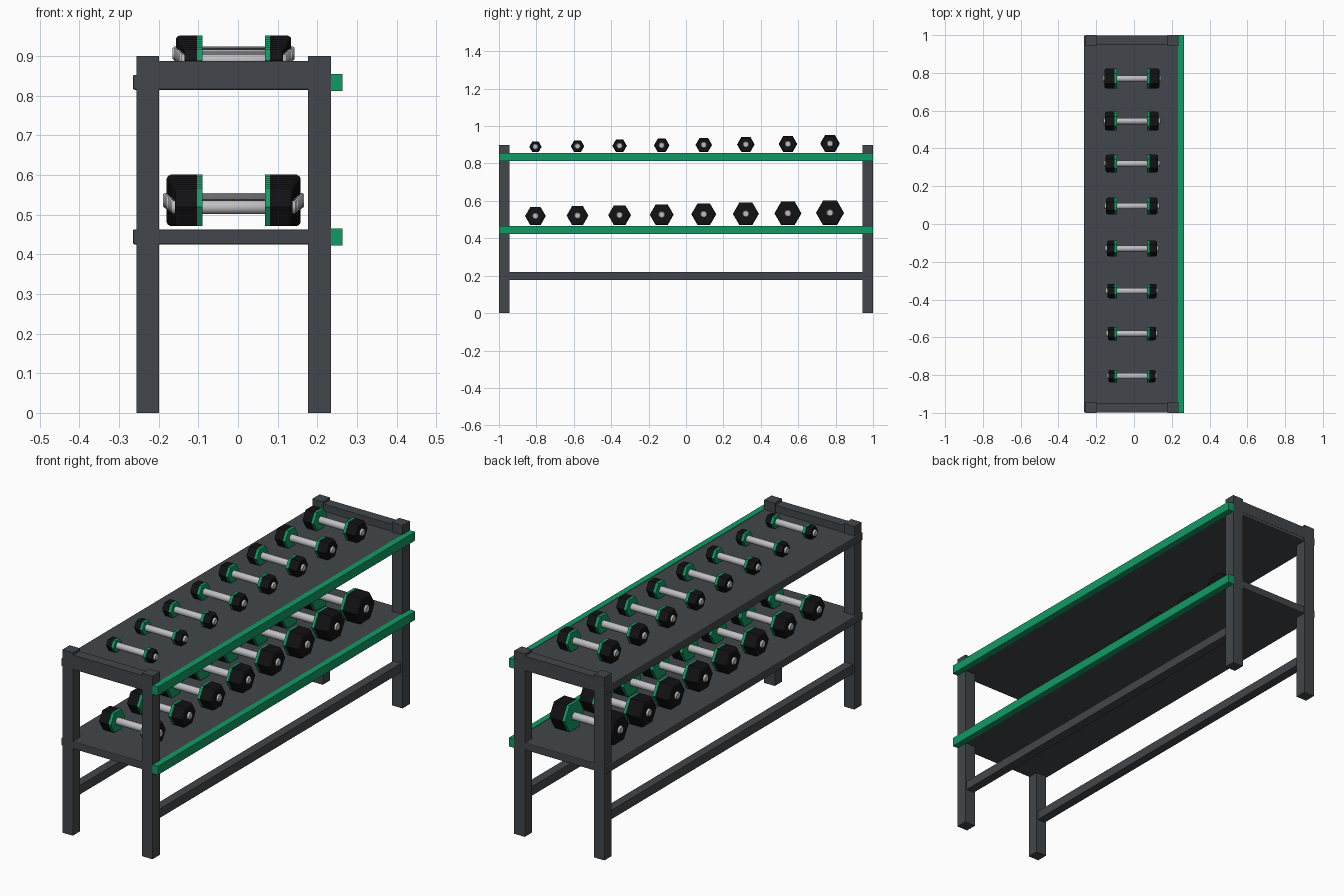
import bpy
import bmesh
from math import cos, sin, pi

old = bpy.data.objects.get("Cube")
if old:
    bpy.data.objects.remove(old, do_unlink=True)


def material(name, color, roughness=0.5):
    m = bpy.data.materials.new(name)
    m.use_nodes = True
    m.diffuse_color = (*color, 1)
    bsdf = m.node_tree.nodes["Principled BSDF"]
    bsdf.inputs["Base Color"].default_value = (*color, 1)
    bsdf.inputs["Roughness"].default_value = roughness
    return m


STEEL = material("dark grey steel", (0.055, 0.062, 0.07))
GREEN = material("green", (0.005, 0.33, 0.13))
RUBBER = material("black rubber", (0.006, 0.006, 0.007))
CHROME = material("silver metal", (0.52, 0.52, 0.55))

CX = -0.011  # centre line of the frame and weights


def link(name, bm, mats):
    bmesh.ops.recalc_face_normals(bm, faces=bm.faces)
    mesh = bpy.data.meshes.new(name)
    bm.to_mesh(mesh)
    bm.free()
    for m in mats:
        mesh.materials.append(m)
    obj = bpy.data.objects.new(name, mesh)
    bpy.context.collection.objects.link(obj)
    return obj


def box(name, x, y, z, mat, bevel=0.0):
    """Box from (min, max) pairs along each axis."""
    bm = bmesh.new()
    bmesh.ops.create_cube(bm, size=1)
    for v in bm.verts:
        v.co = [r[0] if c < 0 else r[1] for c, r in zip(v.co, (x, y, z))]
    obj = link(name, bm, [mat])
    if bevel:
        mod = obj.modifiers.new("soft edges", 'BEVEL')
        mod.width = bevel
        mod.segments = 2
    return obj


def lathe_x(bm, profile, sides, y, z, mat_index=0, smooth=False):
    """Skin rings of (x, radius) along the x axis and cap both ends."""
    rings = []
    for x, r in profile:
        rings.append([bm.verts.new((CX + x, y + r * cos(2 * pi * k / sides),
                                    z + r * sin(2 * pi * k / sides)))
                      for k in range(sides)])
    faces = [bm.faces.new(rings[0]), bm.faces.new(rings[-1])]
    for a, b in zip(rings, rings[1:]):
        for k in range(sides):
            n = (k + 1) % sides
            f = bm.faces.new((a[k], a[n], b[n], b[k]))
            f.smooth = smooth
            faces.append(f)
    for f in faces:
        f.material_index = mat_index


def dumbbell(name, y, floor, size):
    """Hexagonal dumbbell lying along x; size counts up from the lightest."""
    radius = 0.033 + 0.0028 * size
    pin = 0.133 + 0.003 * size
    z = floor + radius * cos(pi / 6)
    head, inner = pin - 0.009, 0.079
    bm = bmesh.new()
    # handle passing through both heads, with chamfered ends
    grip = 0.016 + 0.0002 * size
    lathe_x(bm, [(-pin, grip * 0.8), (-pin + 0.004, grip),
                 (pin - 0.004, grip), (pin, grip * 0.8)], 16, y, z, 0, True)
    for s in (-1, 1):
        # rubber head with chamfered outer rim
        lathe_x(bm, [(s * (inner + 0.013), radius), (s * (head - 0.01), radius),
                     (s * (head - 0.003), radius * 0.94),
                     (s * head, radius * 0.85)], 6, y, z, 1)
        # coloured inner collar
        lathe_x(bm, [(s * inner, radius), (s * (inner + 0.013), radius)],
                6, y, z, 2)
    link(name, bm, [CHROME, RUBBER, GREEN])


# Legs and low side rails
for side, x0, x1 in (("back", -0.256, -0.199), ("front", 0.177, 0.235)):
    for end, s in (("right", -1), ("left", 1)):
        box(f"{side}_{end}_leg", (x0, x1), sorted((s, s * 0.943)), (0, 0.9), STEEL)
    box(f"{side}_low_rail", (x0 + 0.007, x1 - 0.007), (-0.95, 0.95),
        (0.176, 0.22), STEEL)

# Top end crossbars
for end, s in (("right", -1), ("left", 1)):
    box(f"{end}_crossbar", (-0.21, 0.19), sorted((s * 0.998, s * 0.948)),
        (0.83, 0.888), STEEL)

# Shelves with green front lips, each carrying a row of dumbbells
for level, z0, first in (("upper", 0.815, 0), ("lower", 0.425, 8)):
    box(f"{level}_shelf", (-0.265, 0.242), (-0.997, 0.997),
        (z0, z0 + 0.038), STEEL, 0.004)
    box(f"{level}_lip", (0.234, 0.264), (-1, 1), (z0 - 0.003, z0 + 0.04), GREEN)
    for i in range(8):
        dumbbell(f"{level}_dumbbell_{i + 1}", -0.805 + 0.225 * i,
                 z0 + 0.046, first + i)
